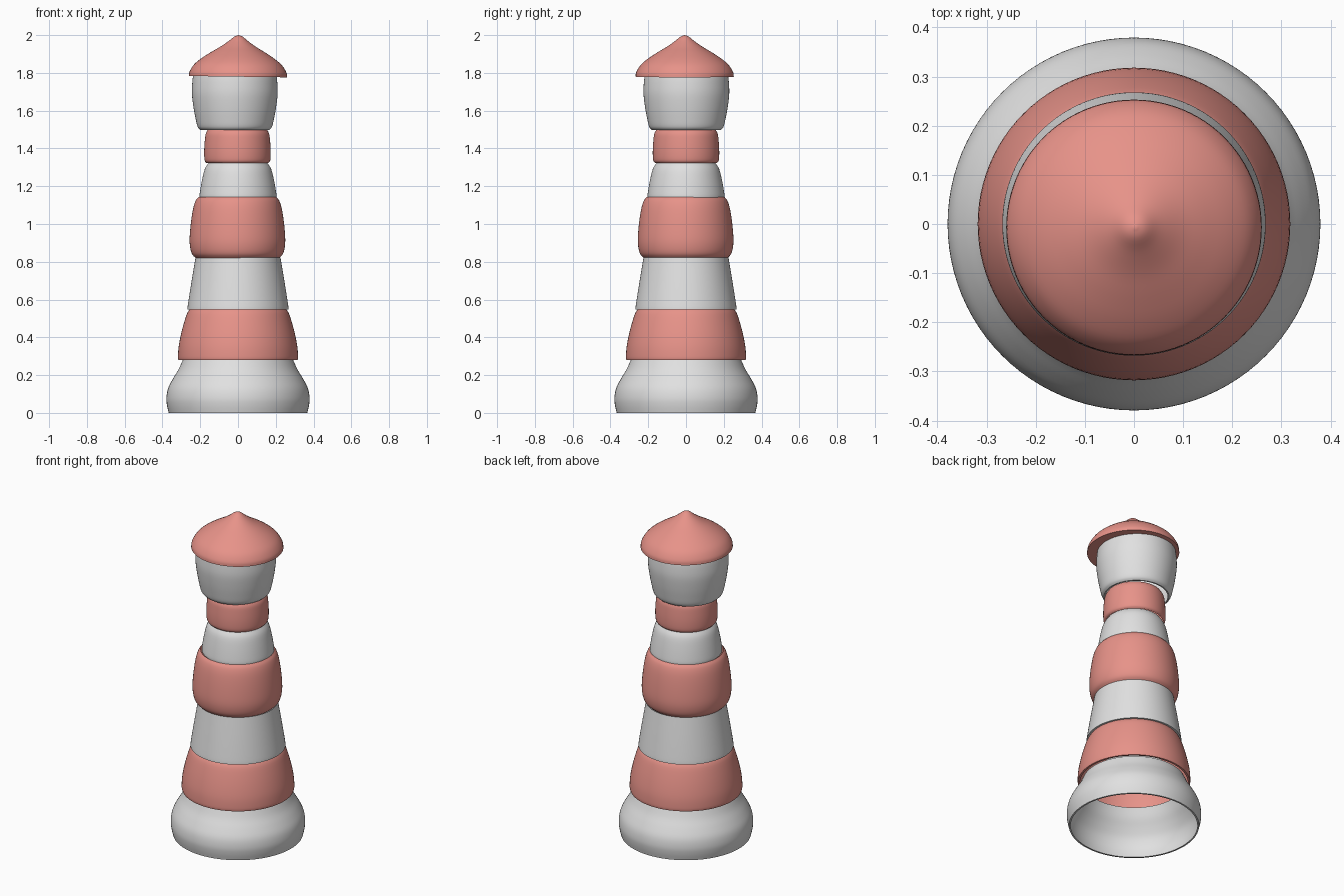
import bpy, bmesh, math
from mathutils import Vector, Matrix

cube = bpy.data.objects.get("Cube")
if cube:
    bpy.data.objects.remove(cube)

SEGMENTS = 96


def make_material(name, color):
    mat = bpy.data.materials.new(name)
    mat.use_nodes = True
    mat.diffuse_color = (*color, 1)
    bsdf = mat.node_tree.nodes["Principled BSDF"]
    bsdf.inputs["Base Color"].default_value = (*color, 1)
    bsdf.inputs["Roughness"].default_value = 0.6
    return mat


white = make_material("soft white", (0.75, 0.75, 0.75))
red = make_material("faded red", (0.8, 0.29, 0.25))


def smooth_profile(points, steps=4):
    """Catmull-Rom curve through the (radius, height) points."""
    pts = [Vector(p) for p in points]
    pts = [2 * pts[0] - pts[1]] + pts + [2 * pts[-1] - pts[-2]]
    curve = []
    for a, b, c, d in zip(pts, pts[1:], pts[2:], pts[3:]):
        for i in range(steps):
            t = i / steps
            curve.append(0.5 * (2 * b + (c - a) * t + (2 * a - 5 * b + 4 * c - d) * t * t
                                + (3 * b - a - 3 * c + d) * t ** 3))
    return curve + [pts[-2]]


def lathe(name, points, mat, offset=(0, 0), lip=0.0, tilt=0.0):
    """Open turned shell with an optional inward lip at the lower rim."""
    profile = smooth_profile(points)
    if lip:
        profile.insert(0, Vector((profile[0].x - lip, profile[0].y)))
    bm = bmesh.new()
    rings = []
    for r, z in profile:
        if r < 0.001:
            rings.append([bm.verts.new((0, 0, z))] * SEGMENTS)
            continue
        angles = [math.tau * i / SEGMENTS for i in range(SEGMENTS)]
        rings.append([bm.verts.new((r * math.cos(a), r * math.sin(a), z)) for a in angles])
    for low, high in zip(rings, rings[1:]):
        for i in range(SEGMENTS):
            j = (i + 1) % SEGMENTS
            corners = [low[i], low[j], high[j], high[i]]
            bm.faces.new(list(dict.fromkeys(corners)))
    # lean the part about the centre of its lower rim
    pivot = Vector((0, 0, profile[0].y))
    bmesh.ops.rotate(bm, cent=pivot, matrix=Matrix.Rotation(tilt, 3, 'Y'), verts=bm.verts)
    bmesh.ops.translate(bm, vec=(*offset, 0), verts=bm.verts)
    mesh = bpy.data.meshes.new(name)
    bm.to_mesh(mesh)
    bm.free()
    mesh.materials.append(mat)
    obj = bpy.data.objects.new(name, mesh)
    bpy.context.collection.objects.link(obj)
    bpy.ops.object.select_all(action='DESELECT')
    obj.select_set(True)
    bpy.context.view_layer.objects.active = obj
    bpy.ops.object.shade_smooth_by_angle(angle=math.radians(40))
    return obj


# Flared foot, open underneath
lathe("base", [(.367, 0), (.376, .04), (.379, .08), (.37, .13), (.345, .18),
               (.315, .23), (.29, .285)], white, lip=.01)

# Striped tower, bottom to top
lathe("lower_red_band", [(.316, .28), (.318, .3), (.313, .36), (.296, .44),
                         (.272, .52), (.255, .55)], red, lip=.012)
lathe("lower_white_band", [(.268, .548), (.265, .575), (.247, .69), (.225, .822)],
      white, lip=.012)
lathe("middle_red_band", [(.222, .82), (.241, .842), (.251, .88), (.253, .93), (.246, 1.01),
                          (.235, 1.08), (.222, 1.122), (.207, 1.142)], red, offset=(-.003, -.002))
lathe("upper_white_band", [(.204, 1.138), (.203, 1.16), (.191, 1.23), (.176, 1.29),
                           (.155, 1.325)], white)
lathe("upper_red_band", [(.163, 1.322), (.174, 1.338), (.176, 1.39), (.172, 1.45),
                         (.167, 1.48), (.155, 1.502)], red, offset=(-.003, 0))

# Lantern room, set slightly off axis
lathe("lantern_room", [(.183, 1.498), (.197, 1.515), (.208, 1.56), (.219, 1.62),
                       (.227, 1.69), (.225, 1.75), (.22, 1.79)], white,
      offset=(-.017, .002), lip=.008)

# Pointed cap roof with a closed underside
lathe("roof", [(.26, 1.78), (.256, 1.805), (.233, 1.842), (.195, 1.875), (.145, 1.908),
               (.095, 1.938), (.052, 1.968), (.022, 1.992), (0, 2.0)], red,
      offset=(0, -.007), lip=.26, tilt=math.radians(.8))
